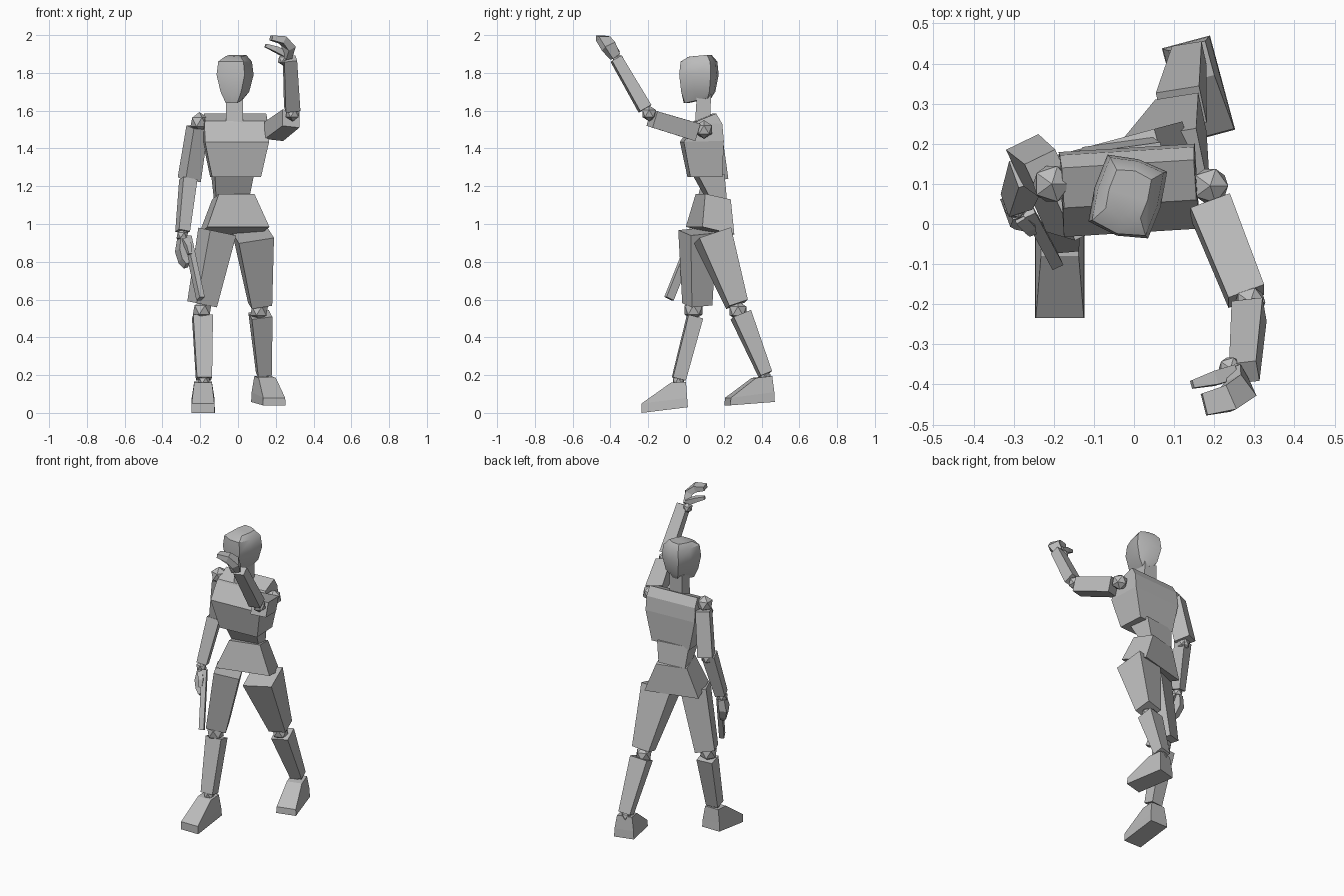
import bpy, bmesh, math
from mathutils import Vector, Matrix

if "Cube" in bpy.data.objects:
    bpy.data.objects.remove(bpy.data.objects["Cube"])

grey = bpy.data.materials.new("plain grey")
grey.diffuse_color = (0.5, 0.5, 0.5, 1)
grey.use_nodes = True
grey.node_tree.nodes["Principled BSDF"].inputs["Base Color"].default_value = grey.diffuse_color


def finish(name, bm):
    bmesh.ops.recalc_face_normals(bm, faces=bm.faces)
    mesh = bpy.data.meshes.new(name)
    bm.to_mesh(mesh)
    bm.free()
    mesh.materials.append(grey)
    obj = bpy.data.objects.new(name, mesh)
    bpy.context.collection.objects.link(obj)
    return obj


def loft(name, rings):
    """Skin a stack of closed point rings and cap both ends."""
    bm = bmesh.new()
    vs = [[bm.verts.new(p) for p in ring] for ring in rings]
    n = len(vs[0])
    for lo, hi in zip(vs, vs[1:]):
        for i in range(n):
            bm.faces.new((lo[i], lo[(i + 1) % n], hi[(i + 1) % n], hi[i]))
    bm.faces.new(vs[0][::-1])
    bm.faces.new(vs[-1])
    return finish(name, bm)


def limb(name, points, sizes, yaw=0):
    """Tapered box segments along a path; sizes are (width, depth) per point."""
    pts = [Vector(p) for p in points]
    ref = Vector((math.cos(math.radians(yaw)), math.sin(math.radians(yaw)), 0))
    rings = []
    for i, (p, (w, d)) in enumerate(zip(pts, sizes)):
        axis = (pts[min(i + 1, len(pts) - 1)] - pts[max(i - 1, 0)]).normalized()
        u = (ref - axis * ref.dot(axis)).normalized()
        v = axis.cross(u)
        rings.append([p + u * sx * w / 2 + v * sy * d / 2
                      for sx, sy in ((-1, -1), (1, -1), (1, 1), (-1, 1))])
    return loft(name, rings)


def block(name, centre, yaw, rings, bulge=0):
    """Body block: rings are (half width, front y, front z, back y, back z)."""
    rot = Matrix.Rotation(math.radians(yaw), 3, 'Z')
    c = Vector((centre[0], centre[1], 0))
    out = []
    for w, yf, zf, yb, zb in rings:
        ym, zm = (yf + yb) / 2, (zf + zb) / 2
        ring = [(-w, yf, zf), (w, yf, zf), (w, yb, zb), (-w, yb, zb)]
        if bulge:
            k = 1 - bulge
            ring = [(-w * k, yf + .015, zf), (0, yf, zf), (w * k, yf + .015, zf), (w, ym, zm),
                    (w * k, yb - .01, zb), (0, yb, zb), (-w * k, yb - .01, zb), (-w, ym, zm)]
        out.append([rot @ Vector(p) + c for p in ring])
    return loft(name, out)


def joint(name, pos, r):
    bm = bmesh.new()
    bmesh.ops.create_icosphere(bm, subdivisions=1, radius=r, matrix=Matrix.Translation(pos))
    return finish(name, bm)


# Head and neck
head = block("head", (-.015, .07), -16, [
    (.035, -.085, 1.64, .065, 1.665), (.063, -.098, 1.70, .082, 1.70),
    (.086, -.103, 1.79, .095, 1.79), (.077, -.098, 1.86, .09, 1.86),
    (.05, -.06, 1.885, .065, 1.895)], bulge=.1)
for p in head.data.polygons:
    p.use_smooth = True
bpy.context.view_layer.objects.active = head
head.select_set(True)
bpy.ops.object.shade_smooth_by_angle(angle=math.radians(35))
limb("neck", [(-.018, .088, 1.53), (-.018, .095, 1.69)], [(.09, .08), (.09, .075)])

# Torso
block("chest", (-.012, .09), 3.5, [
    (.13, -.075, 1.25, .095, 1.25), (.17, -.112, 1.435, .10, 1.44),
    (.168, -.045, 1.535, .092, 1.53), (.165, -.04, 1.545, .06, 1.585)])
block("waist", (-.03, .13), 8, [
    (.088, -.01, 1.13, .075, 1.13), (.105, -.085, 1.265, .06, 1.265)])
block("pelvis", (-.02, .125), 15, [
    (.17, -.085, .985, .09, .945), (.097, -.05, 1.16, .09, 1.13)])

# Right leg
limb("right_thigh", [(-.19, .06, .575), (-.11, .06, .96)], [(.12, .12), (.155, .15)], 25)
joint("right_knee", (-.19, .04, .545), .055)
limb("right_shin", [(-.18, -.038, .18), (-.188, .048, .51)], [(.08, .07), (.105, .08)], 5)
joint("right_ankle", (-.18, -.04, .17), .035)
block("right_foot", (-.185, 0), 0, [
    (.062, -.235, 0, .01, .03), (.06, -.235, .05, .006, .08), (.047, -.08, .16, 0, .165)])

# Left leg
limb("left_thigh", [(.117, .27, .575), (.08, .14, .94)], [(.11, .105), (.19, .18)], 12)
joint("left_knee", (.112, .275, .54), .052)
limb("left_shin", [(.138, .42, .205), (.118, .29, .52)], [(.075, .065), (.11, .10)], 12)
joint("left_ankle", (.135, .42, .19), .033)
block("left_foot", (.16, .34), 15, [
    (.062, -.125, .04, .118, .058), (.06, -.122, .08, .116, .11), (.047, .02, .185, .108, .195)])

# Left arm, raised
joint("left_shoulder", (.19, .095, 1.5), .05)
limb("left_upper_arm", [(.19, .045, 1.49), (.28, -.18, 1.558)], [(.105, .095), (.095, .09)])
joint("left_elbow", (.29, -.195, 1.585), .042)
limb("left_forearm", [(.287, -.217, 1.61), (.275, -.37, 1.875)], [(.078, .068), (.068, .058)], 10)
joint("left_wrist", (.24, -.36, 1.87), .032)
limb("left_hand", [(.26, -.375, 1.885), (.268, -.41, 1.94), (.235, -.435, 1.975), (.175, -.45, 1.985)],
     [(.05, .035), (.07, .045), (.065, .04), (.055, .025)], -65)
limb("left_thumb", [(.25, -.37, 1.9), (.2, -.385, 1.925), (.145, -.4, 1.945)],
     [(.035, .035), (.035, .03), (.02, .018)], -65)

# Right arm, lowered
joint("right_shoulder", (-.205, .10, 1.54), .052)
limb("right_upper_arm", [(-.258, .16, 1.235), (-.215, .125, 1.51)], [(.09, .10), (.085, .095)], 25)
joint("right_elbow", (-.257, .145, 1.22), .042)
limb("right_forearm", [(-.293, .055, .96), (-.263, .135, 1.235)], [(.062, .062), (.078, .072)], 20)
joint("right_wrist", (-.295, .045, .94), .034)
limb("right_hand", [(-.293, .045, .925), (-.3, .035, .86), (-.288, .02, .81), (-.27, .005, .78)],
     [(.04, .06), (.045, .075), (.04, .06), (.025, .045)], 20)
limb("right_thumb", [(-.285, .02, .915), (-.262, -.005, .88), (-.255, -.02, .84)],
     [(.03, .035), (.03, .03), (.018, .02)], 20)

# Held stick
limb("stick", [(-.198, -.09, .605), (-.268, .04, .93)], [(.03, .045), (.03, .045)], 25)
